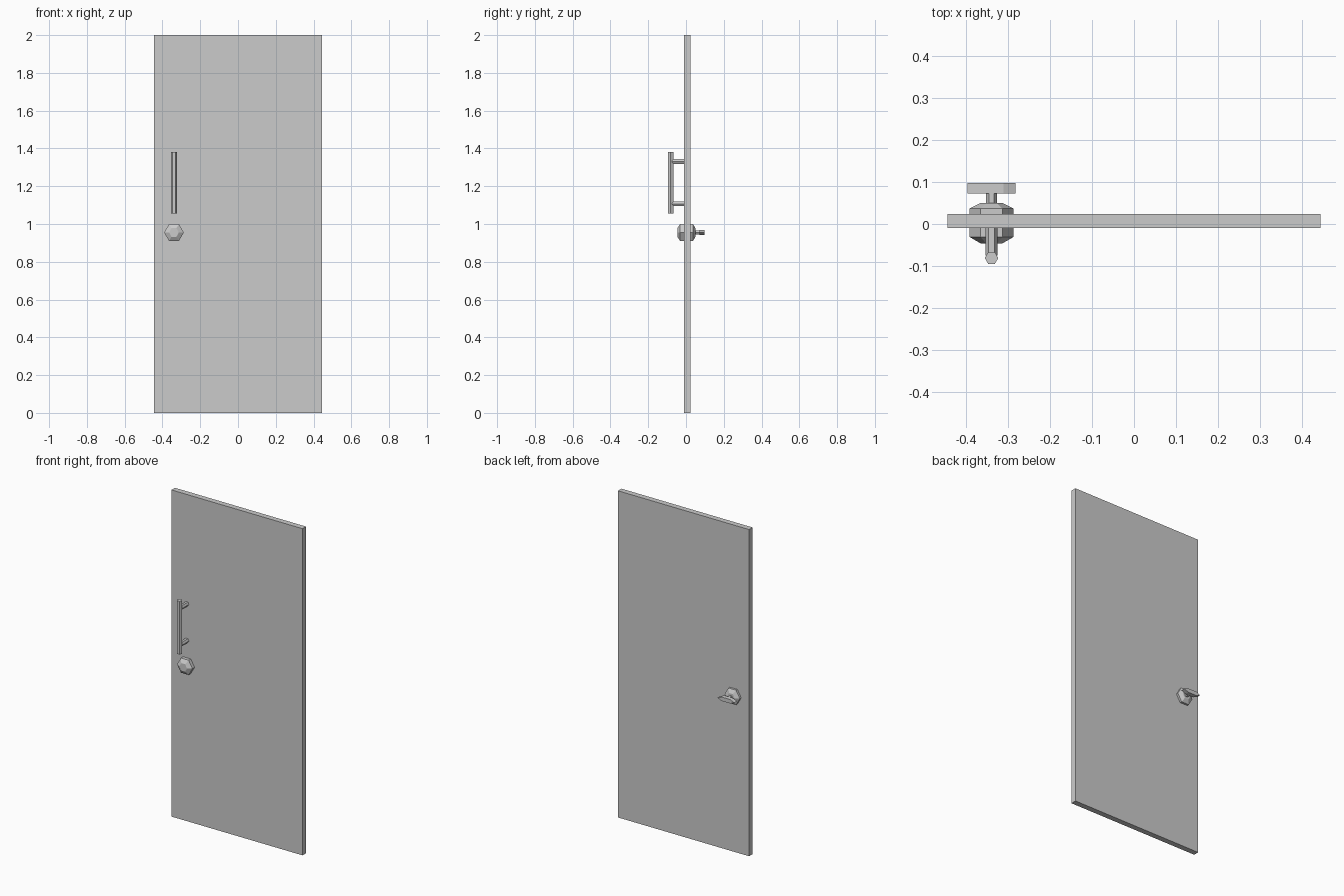
import bpy, bmesh, math

cube = bpy.data.objects.get("Cube")
if cube:
    bpy.data.objects.remove(cube)

GREY = (0.6, 0.6, 0.6, 1)
mat = bpy.data.materials.new("plain_grey")
mat.use_nodes = True
mat.diffuse_color = GREY
mat.node_tree.nodes["Principled BSDF"].inputs["Base Color"].default_value = GREY


def finish(name, bm):
    bmesh.ops.recalc_face_normals(bm, faces=bm.faces)
    mesh = bpy.data.meshes.new(name)
    bm.to_mesh(mesh)
    bm.free()
    mesh.materials.append(mat)
    obj = bpy.data.objects.new(name, mesh)
    bpy.context.collection.objects.link(obj)
    return obj


def hex_loft(name, centre, rings, axis="y"):
    """Loft hexagons; each ring is (position on axis, x radius, other radius)."""
    bm = bmesh.new()
    loops = []
    for pos, rx, ro in rings:
        loop = []
        for i in range(6):
            a = i * math.pi / 3
            x, o = centre[0] + rx * math.cos(a), centre[1] + ro * math.sin(a)
            loop.append(bm.verts.new((x, pos, o) if axis == "y" else (x, o, pos)))
        loops.append(loop)
    for a, b in zip(loops, loops[1:]):
        for i in range(6):
            j = (i + 1) % 6
            bm.faces.new((a[i], a[j], b[j], b[i]))
    bm.faces.new(loops[0])
    bm.faces.new(loops[-1])
    return finish(name, bm)


# Door panel
FRONT, BACK, HALF_W = -0.01, 0.024, 0.444
bm = bmesh.new()
bmesh.ops.create_cube(bm, size=1)
for v in bm.verts:
    v.co = (v.co.x * 2 * HALF_W, FRONT if v.co.y < 0 else BACK, v.co.z * 2 + 1)
finish("door_panel", bm)

# Pull handle on the front
X, LOCK_Z = -0.339, 0.955
hex_loft("handle_bar", (X, -0.081), [(1.055, 0.016, 0.016), (1.38, 0.016, 0.016)], "z")
for label, z in (("lower", 1.107), ("upper", 1.331)):
    hex_loft(label + "_handle_post", (X, z), [(-0.075, 0.014, 0.014), (FRONT, 0.014, 0.014)])

# Lock housings on both sides
LOCK = (X, LOCK_Z)
hex_loft("front_lock", LOCK, [(FRONT, 0.052, 0.052), (-0.031, 0.052, 0.052), (-0.046, 0.026, 0.026)])
hex_loft("back_lock", LOCK, [(BACK, 0.052, 0.052), (0.037, 0.052, 0.052), (0.05, 0.026, 0.026)])

# Thumb turn on the back
hex_loft("thumb_turn_stem", LOCK, [(0.049, 0.013, 0.011), (0.074, 0.013, 0.011)])
hex_loft("thumb_turn", LOCK, [(0.072, 0.057, 0.014), (0.098, 0.057, 0.014)])
